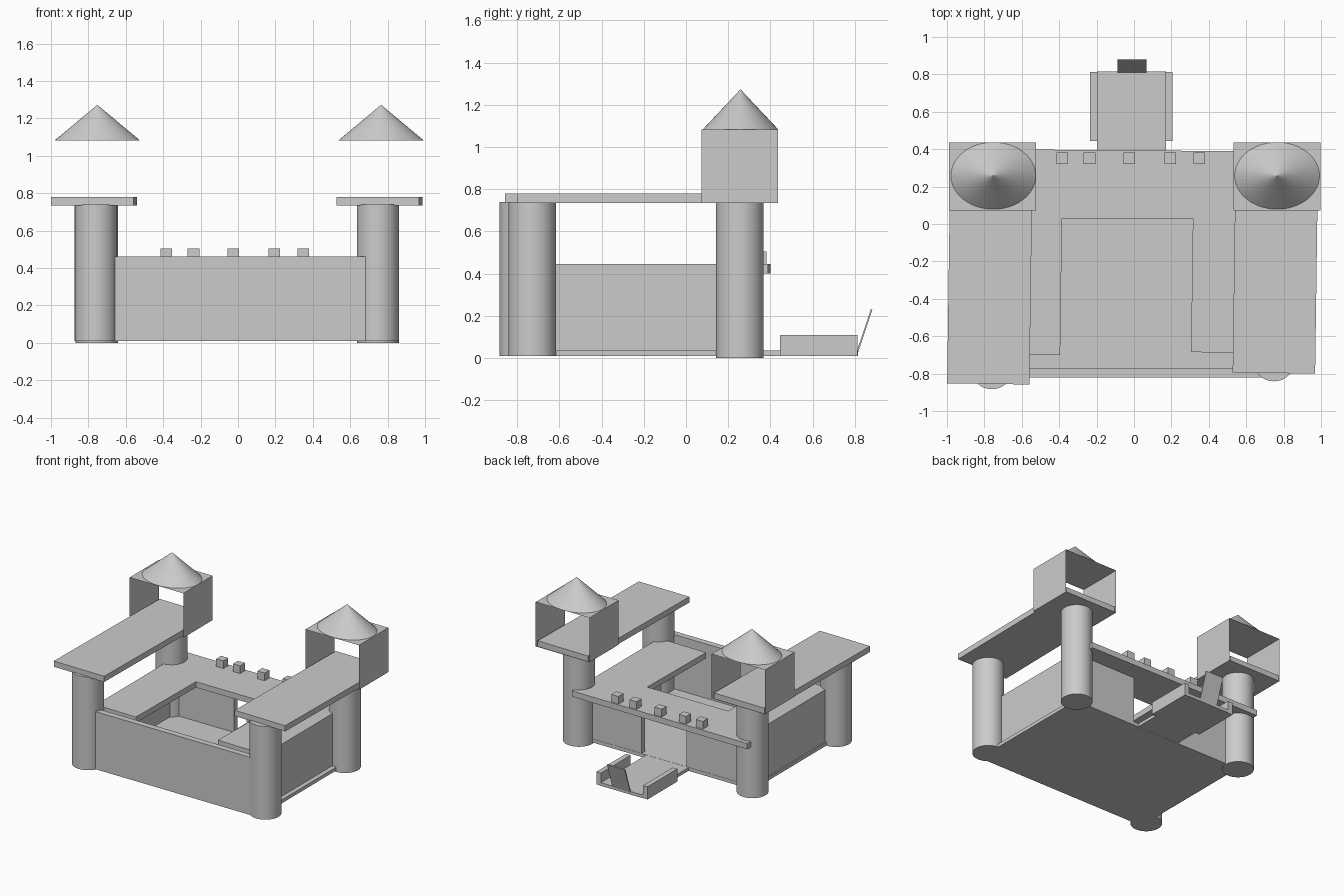
import bpy, bmesh
from math import radians

if "Cube" in bpy.data.objects:
    bpy.data.objects.remove(bpy.data.objects["Cube"])


def box(name, x0, x1, y0, y1, z0, z1, turn=0.0):
    bpy.ops.mesh.primitive_cube_add(size=1, location=((x0 + x1) / 2, (y0 + y1) / 2, (z0 + z1) / 2))
    ob = bpy.context.object
    ob.name = name
    ob.scale = (x1 - x0, y1 - y0, z1 - z0)
    ob.rotation_euler.z = radians(turn)
    return ob


def from_bmesh(name, bm):
    bmesh.ops.recalc_face_normals(bm, faces=bm.faces)
    me = bpy.data.meshes.new(name)
    bm.to_mesh(me)
    bm.free()
    ob = bpy.data.objects.new(name, me)
    bpy.context.collection.objects.link(ob)
    return ob


# Round corner columns
for name, x, y, z0 in [("front_left_column", -0.76, -0.77, 0.01),
                       ("front_right_column", 0.748, -0.728, 0.01),
                       ("rear_left_column", -0.755, 0.255, 0.0),
                       ("rear_right_column", 0.748, 0.255, 0.0)]:
    bpy.ops.mesh.primitive_cylinder_add(vertices=48, radius=0.113, depth=0.74 - z0,
                                        location=(x, y, (0.74 + z0) / 2))
    bpy.context.object.name = name
    bpy.ops.object.shade_smooth_by_angle()

# High walkways across the columns, slightly skewed
box("left_walkway", -0.99, -0.55, -0.855, 0.43, 0.735, 0.78, -0.8)
box("right_walkway", 0.536, 0.977, -0.797, 0.43, 0.735, 0.78, -0.8)

# Sentry rooms: sheet tubes open at front and back, with elliptical cone roofs
for side, x0, x1, cx in [("left", -0.99, -0.525, -0.752), ("right", 0.532, 0.997, 0.765)]:
    bm = bmesh.new()
    profile = [(x0, 0.735), (x1, 0.735), (x1, 1.083), (x0, 1.083)]
    rings = [[bm.verts.new((x, y, z)) for x, z in profile] for y in (0.073, 0.435)]
    for i in range(4):
        j = (i + 1) % 4
        bm.faces.new((rings[0][i], rings[0][j], rings[1][j], rings[1][i]))
    from_bmesh(side + "_sentry_room", bm)
    bpy.ops.mesh.primitive_cone_add(vertices=48, radius1=1, depth=1,
                                    location=(cx, 0.258, 1.178))
    cone = bpy.context.object
    cone.name = side + "_cone_roof"
    cone.scale = (0.227, 0.179, 0.19)

# Floor and ground-level walls with a rear doorway
box("floor", -0.755, 0.75, -0.818, 0.25, 0.01, 0.037)
box("front_wall", -0.75, 0.75, -0.82, -0.772, 0.012, 0.462)
box("left_wall", -0.745, -0.70, -0.77, 0.25, 0.035, 0.402)
box("right_wall", 0.67, 0.715, -0.73, 0.25, 0.035, 0.402)
box("rear_wall_left", -0.72, -0.18, 0.205, 0.248, 0.035, 0.402)
box("rear_wall_right", 0.21, 0.70, 0.205, 0.248, 0.035, 0.402)

# U-shaped lower roof with a wider lip along the rear edge
outline = [(-0.81, 0.40), (-0.81, 0.355), (-0.745, 0.355), (-0.745, -0.695), (-0.395, -0.7),
           (-0.385, 0.03), (0.315, 0.03), (0.305, -0.685), (0.715, -0.69), (0.715, 0.388)]
bm = bmesh.new()
face = bm.faces.new([bm.verts.new((x, y, 0.40)) for x, y in outline])
top = bmesh.ops.extrude_face_region(bm, geom=[face])
bmesh.ops.translate(bm, vec=(0, 0, 0.045),
                    verts=[v for v in top["geom"] if isinstance(v, bmesh.types.BMVert)])
from_bmesh("lower_roof", bm)

# Battlement blocks along the rear edge
for i, x in enumerate((-0.383, -0.238, -0.026, 0.193, 0.348)):
    box(f"battlement_{i + 1}", x - 0.031, x + 0.031, 0.322, 0.382, 0.443, 0.505)

# Entrance bridge with side rails and a raised flap
box("bridge_deck", -0.198, 0.17, 0.22, 0.815, 0.011, 0.036)
for side, x0, x1 in [("left", -0.236, -0.196), ("right", 0.167, 0.207)]:
    box(side + "_bridge_edge", x0, x1, 0.445, 0.812, 0.011, 0.036)
    box(side + "_bridge_rail", x0, x1, 0.445, 0.812, 0.034, 0.11)
flap = box("bridge_flap", -0.088, 0.066, 0.841, 0.849, 0.023, 0.237)
flap.rotation_euler.x = radians(-18.5)
